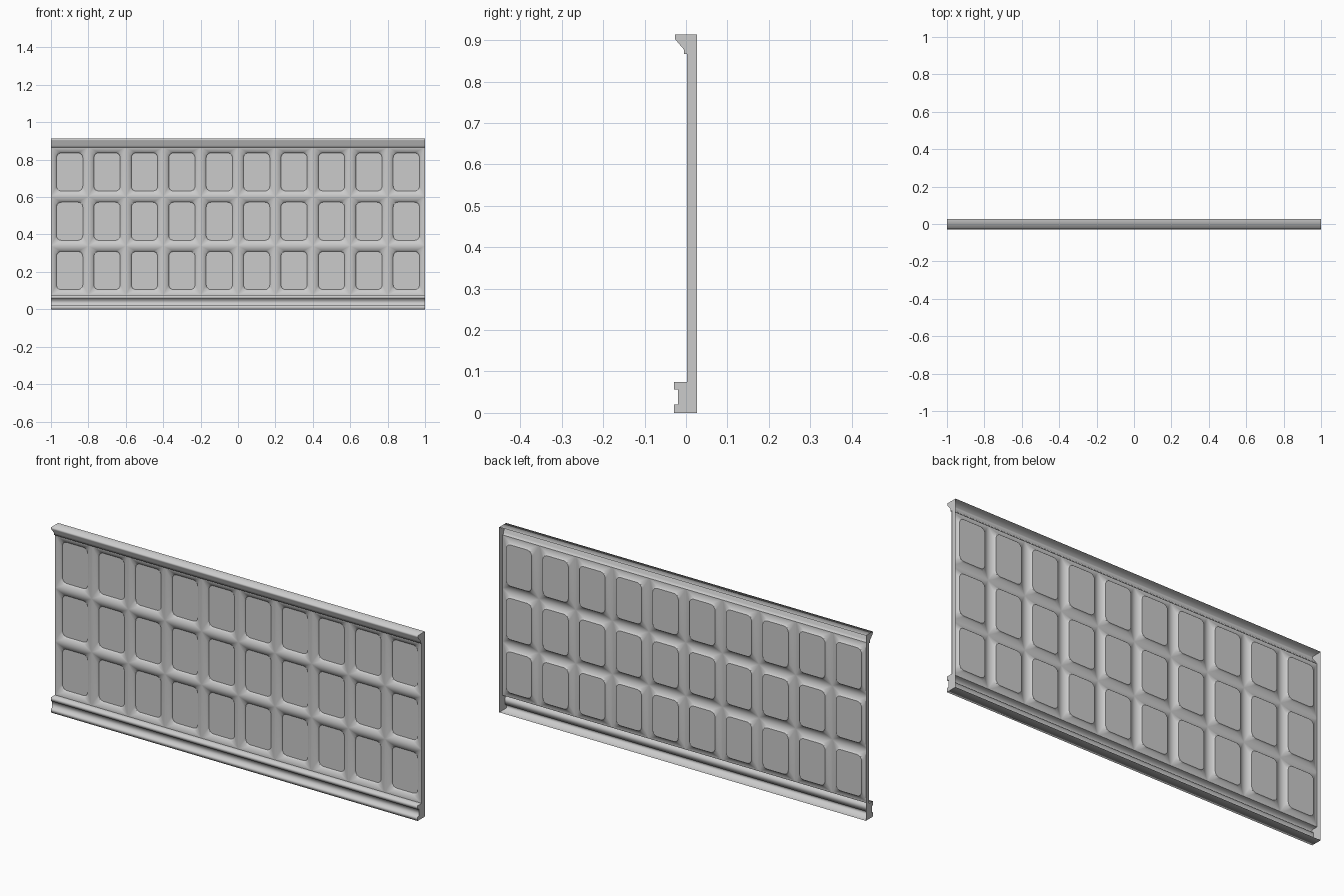
import bpy, bmesh, math

if "Cube" in bpy.data.objects:
    bpy.data.objects.remove(bpy.data.objects["Cube"])

COLS, ROWS = 10, 3
BACK, FACE = 0.027, 0.003
Z_LOW, Z_HIGH, Z_TOP = 0.075, 0.866, 0.913

concrete = bpy.data.materials.new("grey concrete")
concrete.use_nodes = True
colour = (0.6, 0.6, 0.6, 1)
concrete.diffuse_color = colour
concrete.node_tree.nodes["Principled BSDF"].inputs["Base Color"].default_value = colour


def finish(name, bm, angle):
    bmesh.ops.remove_doubles(bm, verts=bm.verts, dist=0.0001)
    mesh = bpy.data.meshes.new(name)
    bm.to_mesh(mesh)
    bm.free()
    mesh.materials.append(concrete)
    obj = bpy.data.objects.new(name, mesh)
    bpy.context.collection.objects.link(obj)
    bpy.ops.object.select_all(action="DESELECT")
    obj.select_set(True)
    bpy.context.view_layer.objects.active = obj
    bpy.ops.object.shade_smooth_by_angle(angle=math.radians(angle))


def rounded_rectangle(half_w, half_h, radius, steps=6):
    points = []
    for quarter in range(4):
        sx = 1 if quarter in (0, 3) else -1
        sz = 1 if quarter < 2 else -1
        for i in range(steps + 1):
            a = math.pi / 2 * (quarter + i / steps)
            points.append((sx * (half_w - radius) + radius * math.cos(a),
                           sz * (half_h - radius) + radius * math.sin(a)))
    return points


# Coffered wall: rounded ribs falling to a small step around each panel
def coffered_wall():
    bm = bmesh.new()
    half_w, half_h = 1 / COLS, (Z_HIGH - Z_LOW) / ROWS / 2
    # inset from the cell edge, corner radius, depth
    rings = [(0, 0, 0.002), (0.006, 0.005, 0.0025), (0.012, 0.011, 0.004),
             (0.018, 0.017, 0.0065), (0.024, 0.022, 0.010),
             (0.029, 0.026, 0.014), (0.030, 0.026, 0.017)]
    for col in range(COLS):
        for row in range(ROWS):
            cx = -1 + half_w * (2 * col + 1)
            cz = Z_LOW + half_h * (2 * row + 1)
            loops = []
            for inset, radius, depth in rings:
                outline = rounded_rectangle(half_w - inset, half_h - inset, radius)
                loops.append([bm.verts.new((cx + x, depth, cz + z)) for x, z in outline])
            n = len(loops[0])
            for outer, inner in zip(loops, loops[1:]):
                for i in range(n):
                    j = (i + 1) % n
                    bm.faces.new((outer[j], outer[i], inner[i], inner[j]))
            bm.faces.new(loops[-1][::-1])
    finish("coffered_wall", bm, 40)


# Mouldings: open profiles swept along the whole length
def moulding(name, profile):
    bm = bmesh.new()
    ends = [[bm.verts.new((x, y, z)) for y, z in profile] for x in (-1, 1)]
    for i in range(len(profile) - 1):
        bm.faces.new((ends[0][i], ends[0][i + 1], ends[1][i + 1], ends[1][i]))
    bmesh.ops.recalc_face_normals(bm, faces=bm.faces)
    if sum(f.normal.y * f.calc_area() for f in bm.faces) > 0:
        bmesh.ops.reverse_faces(bm, faces=bm.faces)
    finish(name, bm, 95)


base = [(BACK, 0), (-0.029, 0), (-0.029, 0.02), (-0.019, 0.02),
        (-0.019, 0.056), (-0.029, 0.056), (-0.029, Z_LOW), (FACE, Z_LOW)]
cornice = [(FACE, Z_HIGH), (-0.005, Z_HIGH), (-0.005, 0.877),
           (-0.027, 0.903), (-0.027, Z_TOP), (BACK, Z_TOP)]

coffered_wall()
moulding("base_moulding", base)
moulding("top_cornice", cornice)

# End plates closing the open-backed shell
for side, name in ((1, "left_end"), (-1, "right_end")):
    bm = bmesh.new()
    face = bm.faces.new([bm.verts.new((side, y, z)) for y, z in base + cornice])
    face.normal_update()
    if face.normal.x * side < 0:
        face.normal_flip()
    finish(name, bm, 30)
